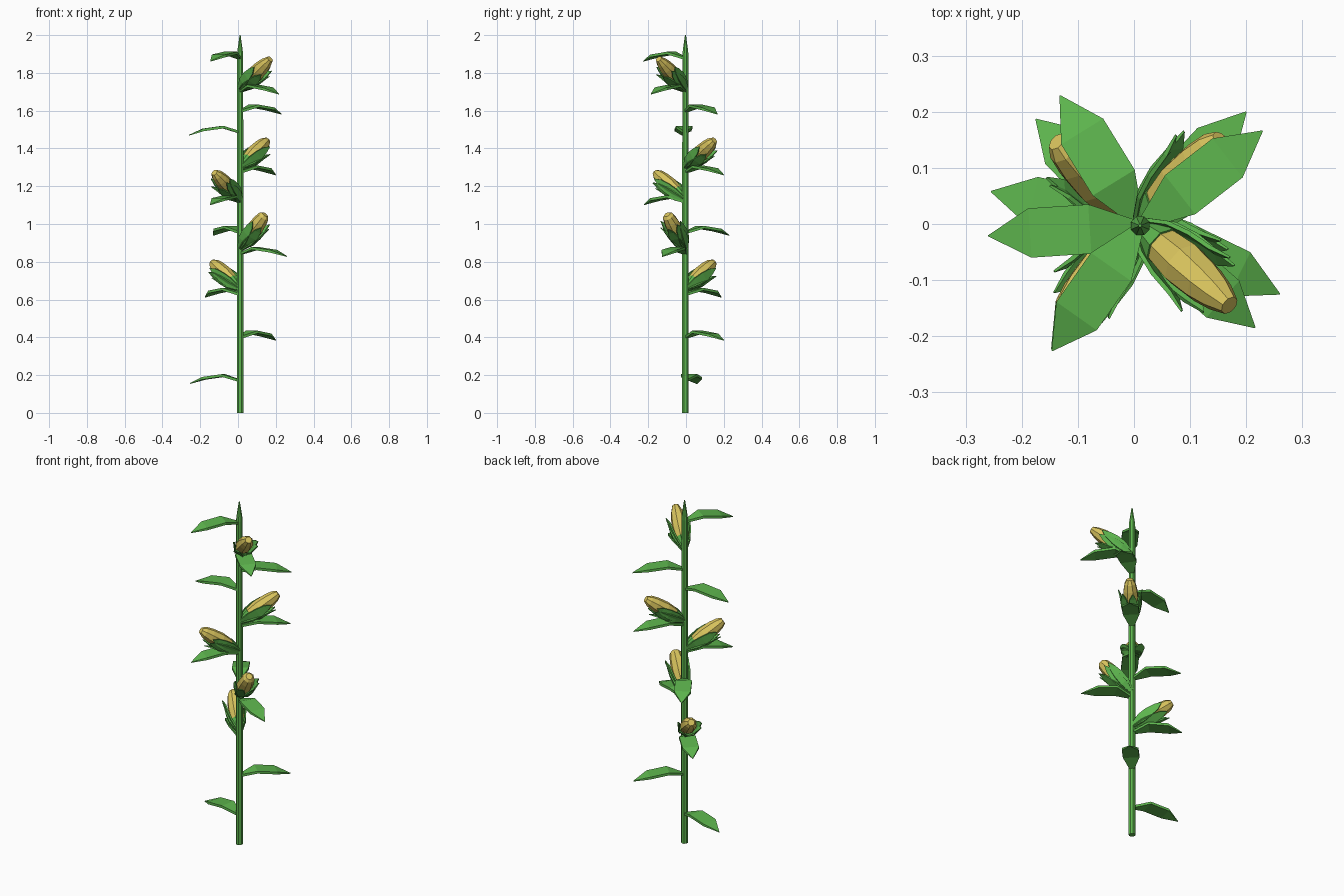
import bpy, bmesh, math
from mathutils import Vector, Matrix

if "Cube" in bpy.data.objects:
    bpy.data.objects.remove(bpy.data.objects["Cube"])

CX, CY = 0.011, -0.003          # stalk axis


def material(name, col):
    m = bpy.data.materials.new(name)
    m.diffuse_color = (*col, 1)
    m.use_nodes = True
    m.node_tree.nodes["Principled BSDF"].inputs["Base Color"].default_value = m.diffuse_color
    return m


GREEN = material("leaf green", (0.11, 0.46, 0.075))
YELLOW = material("corn yellow", (0.69, 0.55, 0.11))


def finish(bm, name, mat):
    bmesh.ops.recalc_face_normals(bm, faces=bm.faces)
    me = bpy.data.meshes.new(name)
    bm.to_mesh(me)
    bm.free()
    me.materials.append(mat)
    ob = bpy.data.objects.new(name, me)
    bpy.context.collection.objects.link(ob)


def loft(bm, rings):
    """Skin a list of point rings and cap both ends."""
    vs = [[bm.verts.new(p) for p in r] for r in rings]
    n = len(rings[0])
    for a, b in zip(vs, vs[1:]):
        for i in range(n):
            j = (i + 1) % n
            bm.faces.new((a[i], a[j], b[j], b[i]))
    bm.faces.new(vs[0][::-1])
    bm.faces.new(vs[-1])


def turned(bm, profile, mtx=Matrix(), sides=8):
    """Loft of regular polygons: profile is (radius, distance along local z)."""
    loft(bm, [[mtx @ Vector((r * math.cos(math.tau * (i + .5) / sides),
                             r * math.sin(math.tau * (i + .5) / sides), z))
               for i in range(sides)] for r, z in profile])


def blade(bm, stations, mtx, thick):
    """Thin pointed leaf: stations are (along x, height z, half width y)."""
    loft(bm, [[mtx @ Vector(p) for p in
               ((x, -w, z), (x, w, z), (x, w, z - t), (x, -w, z - t))]
              for x, z, w, t in [(*s, thick if s[2] > .003 else .004) for s in stations]])


# stalk with pointed top
bm = bmesh.new()
turned(bm, [(.019, 0), (.018, 1.89), (.015, 1.92), (.003, 2.0)],
       Matrix.Translation((CX, CY, 0)))
finish(bm, "stalk", GREEN)

# leaves: tip x, tip y, height of the arch
LEAVES = [(-.255, .058, .205), (.2, .2, .435), (-.175, .187, .662),
          (.26, -.125, .878), (-.132, .229, .99), (-.147, -.223, 1.152),
          (.2, .2, 1.31), (-.26, -.021, 1.52), (.229, .166, 1.632),
          (.216, -.185, 1.738), (-.146, -.226, 1.912)]
for k, (x, y, z) in enumerate(LEAVES):
    bm = bmesh.new()
    dx, dy = x - CX, y - CY
    m = Matrix.Translation((CX, CY, z)) @ Matrix.Rotation(math.atan2(dy, dx), 4, 'Z')
    L = math.hypot(dx, dy)
    blade(bm, [(.008, -.026, .011), (.09, 0, .044), (.197, -.015, .044), (L, -.048, .001)],
          m, .014)
    finish(bm, f"leaf_{k + 1}", GREEN)

# ears: centre of the cob end, height where it joins the stalk
EARS = [((-.137, .147, .797), .66), ((.143, -.1, 1.05), .87),
        ((-.125, -.163, 1.272), 1.13), ((.155, .15, 1.443), 1.30),
        ((.17, -.145, 1.873), 1.715)]
HUSK = [(.005, .016, .012), (.06, .04, .027), (.11, .052, .027),
        (.16, .058, .018), (.195, .066, .001)]
for k, (end, z) in enumerate(EARS):
    base = Vector((CX, CY, z))
    d = Vector(end) - base
    L = d.length
    d.normalize()
    side = Vector((-d.y, d.x, 0)).normalized()
    up = d.cross(side)
    # local x = side, y = up, z = along the ear
    frame = Matrix((side, up, d)).transposed().to_4x4()
    frame.translation = base

    bm = bmesh.new()
    turned(bm, [(.018, .025), (.036, .075), (.043, .13), (.039, .19), (.031, .23), (.018, L)],
           frame)
    finish(bm, f"cob_{k + 1}", YELLOW)

    # husk leaves wrap the lower half of the ear
    bm = bmesh.new()
    turned(bm, [(.012, .005), (.027, .035), (.038, .07)], frame)
    for a in (180, 232, 284, 336, 0, 308, 256):
        if a in (308, 256):
            continue
        ang = math.radians(a)
        out = side * math.cos(ang) + up * math.sin(ang)
        m = Matrix((d, out.cross(d), out)).transposed().to_4x4()
        m.translation = base
        blade(bm, HUSK, m, .008)
    finish(bm, f"husk_{k + 1}", GREEN)
